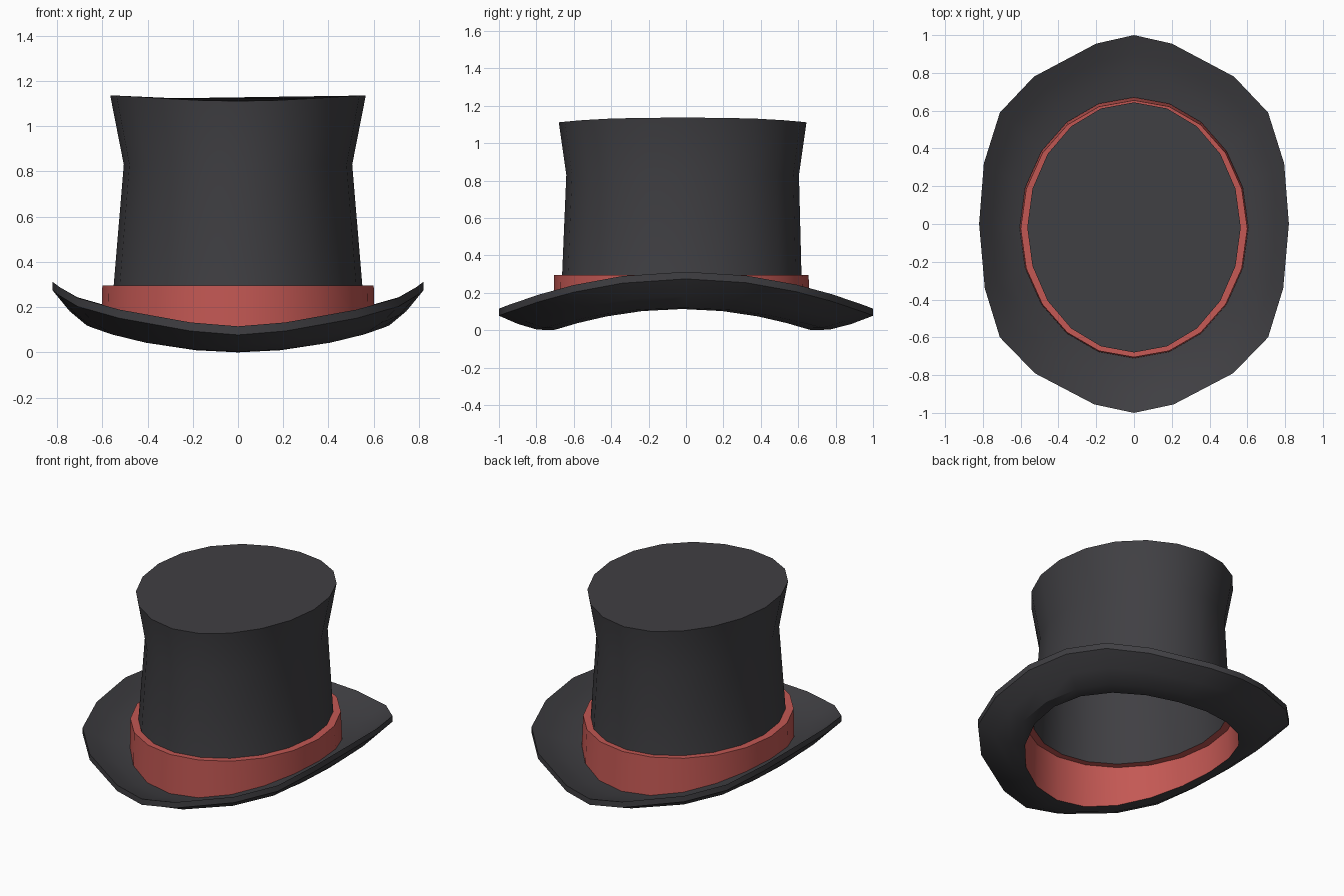
import bpy, bmesh, math

if "Cube" in bpy.data.objects:
    bpy.data.objects.remove(bpy.data.objects["Cube"])

N = 20  # sides around the hat


def material(name, rgb):
    m = bpy.data.materials.new(name)
    m.diffuse_color = (*rgb, 1.0)
    m.use_nodes = True
    m.node_tree.nodes["Principled BSDF"].inputs["Base Color"].default_value = m.diffuse_color
    return m


FELT = material("charcoal_felt", (0.051, 0.050, 0.056))
RED = material("red_ribbon", (0.55, 0.098, 0.088))


def ellipse(rx, ry, cy, z):
    """Ring of N points starting at +y; z is a number or a function of y."""
    pts = []
    for i in range(N):
        a = 2 * math.pi * i / N
        y = cy + ry * math.cos(a)
        pts.append((rx * math.sin(a), y, z(y) if callable(z) else z))
    return pts


def lerp(a, b, t):
    return a + (b - a) * t


def loft(name, rings, mat, cap=False, closed=False):
    bm = bmesh.new()
    vr = [[bm.verts.new(p) for p in r] for r in rings]
    pairs = list(zip(vr, vr[1:]))
    if closed:
        pairs.append((vr[-1], vr[0]))
    for a, b in pairs:
        for i in range(N):
            j = (i + 1) % N
            bm.faces.new((a[j], a[i], b[i], b[j]))
    if cap:
        bm.faces.new(list(reversed(vr[-1])))
    bmesh.ops.recalc_face_normals(bm, faces=bm.faces[:])
    me = bpy.data.meshes.new(name)
    bm.to_mesh(me)
    bm.free()
    me.materials.append(mat)
    ob = bpy.data.objects.new(name, me)
    bpy.context.collection.objects.link(ob)
    bpy.ops.object.select_all(action='DESELECT')
    ob.select_set(True)
    bpy.context.view_layer.objects.active = ob
    bpy.ops.object.shade_smooth_by_angle(angle=math.radians(32))
    return ob


# Brim: half outline mirrored, curled up at the sides
half = [(0, 1), (.2, .955), (.53, .78), (.71, .59), (.795, .32), (.82, 0),
        (.79, -.34), (.71, -.6), (.525, -.79), (.21, -.955), (0, -1)]
outline = half + [(-x, y) for x, y in half[-2:0:-1]]


def hole_z(y):
    return max(0.0, 0.113 * (1 - ((y + 0.02) / 0.685) ** 2))


hole = ellipse(0.605, 0.69, -0.02, hole_z)


def brim_ring(t, f, lift_in, lift_out):
    ring = []
    for (hx, hy, hz), (ox, oy) in zip(hole, outline):
        oz = 0.312 - 0.197 * oy * oy - lift_out
        ring.append((lerp(hx, ox, t), lerp(hy, oy, t),
                     lerp(hz + lift_in, oz, f)))
    return ring


under = [brim_ring(t, f, 0, 0.038)
         for t, f in ((0, 0), (.3, .04), (.65, .43), (1, 1))]
upper = [brim_ring(t, f, 0.04, 0)
         for t, f in ((1, 1), (.7, .58), (.35, .2), (0, 0))]
loft("brim", under + upper, FELT)

# Ribbon band with a flat ledge on top
loft("hat_band", [hole,
                  ellipse(0.60, 0.68, -0.025, 0.295),
                  ellipse(0.55, 0.64, -0.0225, 0.293)], RED)

# Crown: waisted wall and gently dished top
loft("crown", [ellipse(0.55, 0.64, -0.0225, 0.293),
               ellipse(0.505, 0.622, -0.018, 0.83),
               ellipse(0.565, 0.662, -0.018,
                       lambda y: 1.136 - 0.025 * abs((y + .018) / .662) ** 3)],
     FELT, cap=True)
